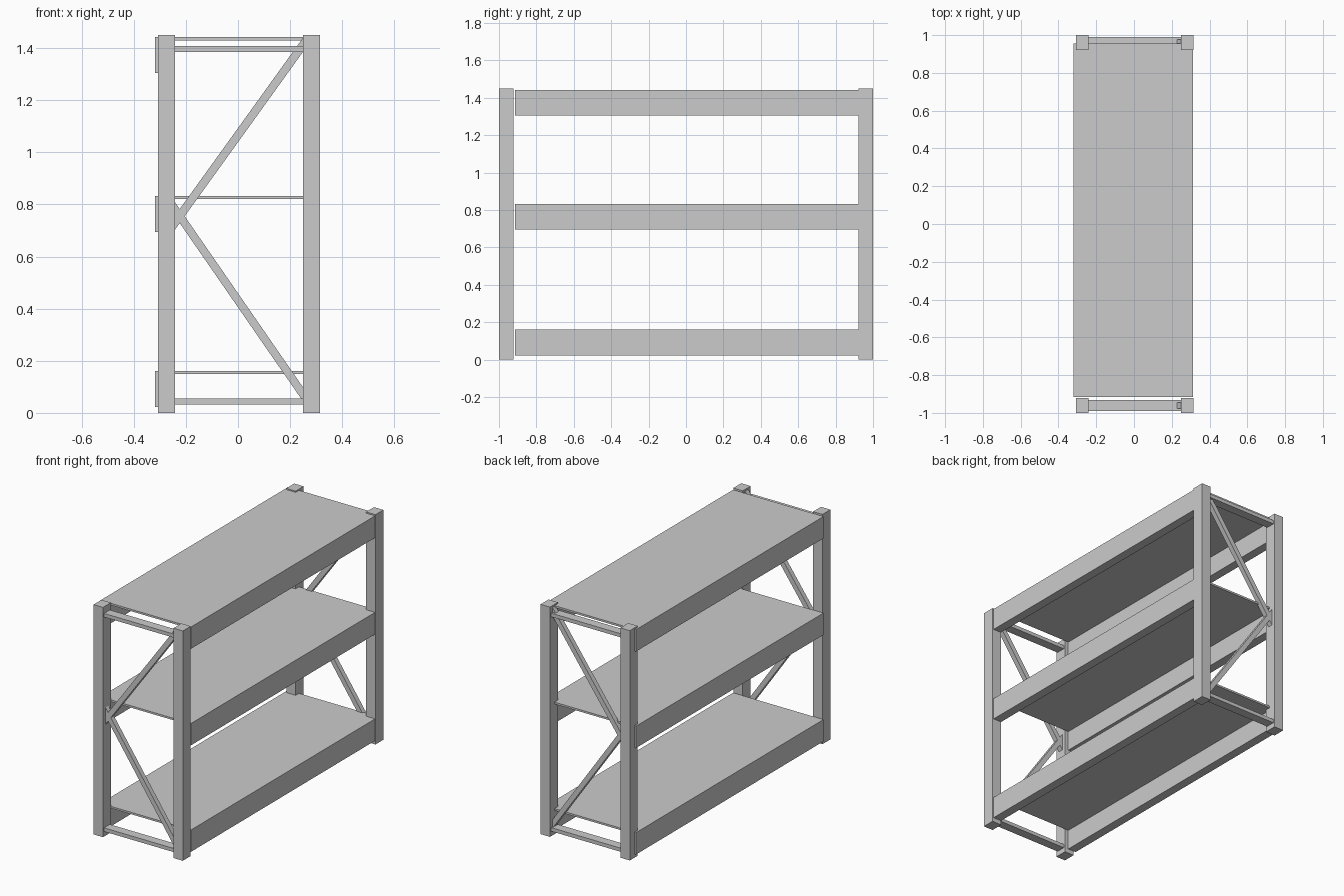
import bpy, bmesh

if "Cube" in bpy.data.objects:
    bpy.data.objects.remove(bpy.data.objects["Cube"])


def prism(name, profile, y0, y1):
    """Extrude an (x, z) outline along y."""
    bm = bmesh.new()
    face = bm.faces.new([bm.verts.new((x, y0, z)) for x, z in profile])
    ext = bmesh.ops.extrude_face_region(bm, geom=[face])
    moved = [g for g in ext["geom"] if isinstance(g, bmesh.types.BMVert)]
    bmesh.ops.translate(bm, verts=moved, vec=(0, y1 - y0, 0))
    bmesh.ops.recalc_face_normals(bm, faces=bm.faces)
    mesh = bpy.data.meshes.new(name)
    bm.to_mesh(mesh)
    bm.free()
    obj = bpy.data.objects.new(name, mesh)
    bpy.context.collection.objects.link(obj)
    return obj


def box(name, x0, x1, y0, y1, z0, z1):
    return prism(name, [(x0, z0), (x1, z0), (x1, z1), (x0, z1)], y0, y1)


def strut(name, start, end, half, y0, y1):
    """Diagonal bar cut flush against the vertical posts."""
    (xa, za), (xb, zb) = start, end
    return prism(name, [(xa, za - half), (xb, zb - half),
                        (xb, zb + half), (xa, za + half)], y0, y1)


# End frames: posts, horizontal ties and crossing diagonals
for end, s in (("front", -1), ("back", 1)):
    for side, x0, x1 in (("left", -0.308, -0.242), ("right", 0.249, 0.315)):
        box(f"{end}_{side}_post", x0, x1, *sorted((s * 0.921, s * 1.0)), 0, 1.45)
    tie_y = sorted((s * 0.932, s * 0.99))
    box(f"{end}_lower_tie", -0.242, 0.249, *tie_y, 0.032, 0.055)
    box(f"{end}_upper_tie", -0.242, 0.249, *tie_y, 1.385, 1.408)
    strut_y = sorted((s * 0.945, s * 0.976))
    strut(f"{end}_upper_diagonal", (-0.242, 0.73), (0.249, 1.412), 0.027, *strut_y)
    strut(f"{end}_lower_diagonal", (-0.242, 0.782), (0.249, 0.072), 0.027, *strut_y)

# Shelves: thin deck on two deep side beams
Y0, Y1 = -0.915, 0.955
for level, top in (("bottom", 0.161), ("middle", 0.833), ("top", 1.442)):
    box(f"{level}_shelf_deck", -0.319, 0.312, Y0, Y1, top - 0.012, top)
    for side, x0, x1 in (("left", -0.319, -0.262), ("right", 0.255, 0.312)):
        box(f"{level}_{side}_beam", x0, x1, Y0, Y1, top - 0.138, top - 0.012)
